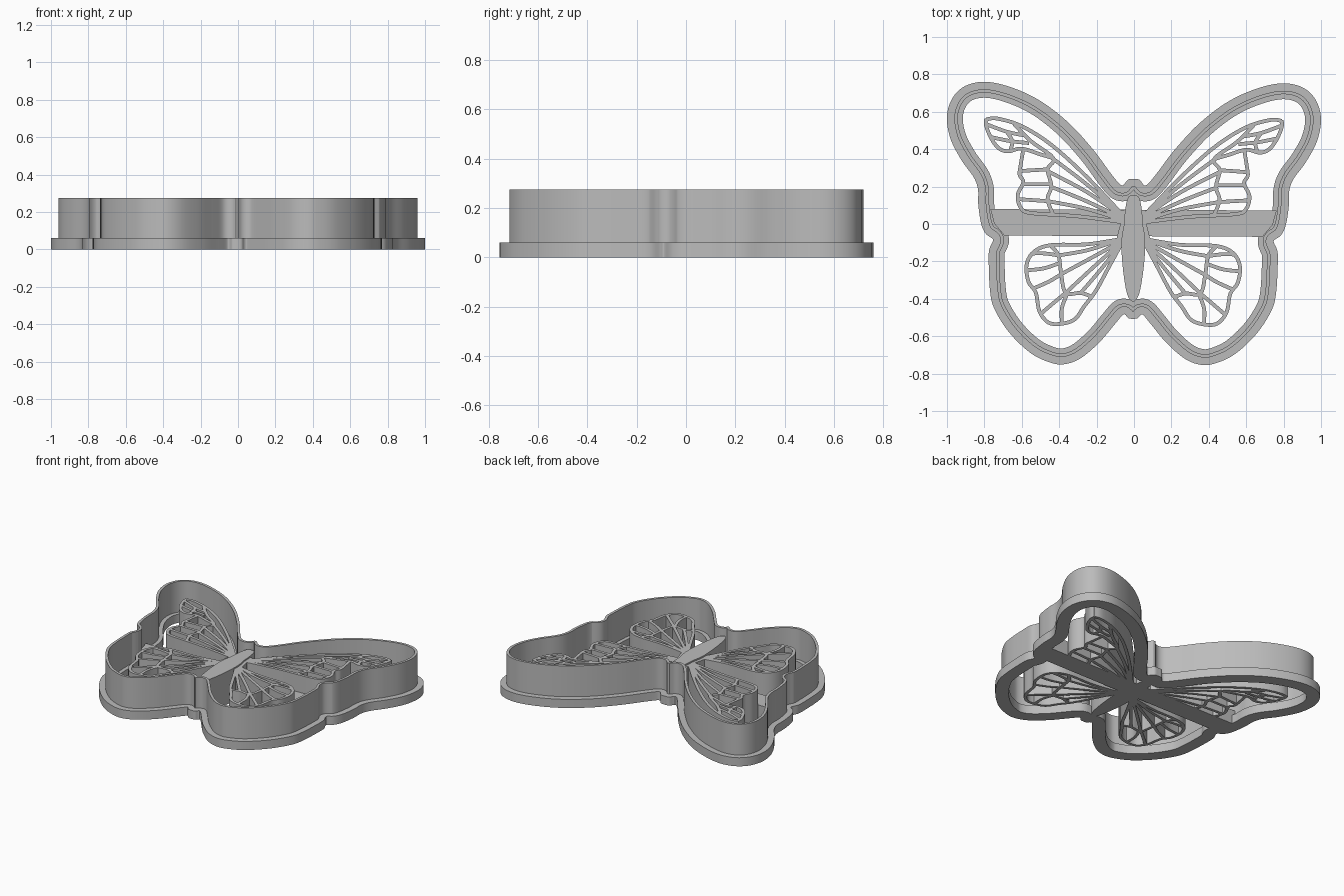
import bpy, bmesh, math
from mathutils import Vector, Matrix

cube = bpy.data.objects.get("Cube")
if cube:
    bpy.data.objects.remove(cube, do_unlink=True)

FLANGE_TOP = 0.06
WALL_TOP = 0.275
VEIN_TOP = 0.22
BODY_TOP = 0.23
BAR_TOP = 0.1

grey = bpy.data.materials.new("plain grey")
grey.use_nodes = True
grey.diffuse_color = (0.5, 0.5, 0.5, 1)
grey.node_tree.nodes["Principled BSDF"].inputs["Base Color"].default_value = grey.diffuse_color

# The whole design sits very slightly turned about z
PLACE = Matrix.Translation((-0.003, 0, 0)) @ Matrix.Rotation(-0.005, 4, 'Z')


def smooth_path(points, steps, closed):
    """Catmull-Rom curve through the points."""
    pts = [Vector(p) for p in points]
    n = len(pts)
    pick = (lambda i: pts[i % n]) if closed else (lambda i: pts[max(0, min(n - 1, i))])
    path = []
    for i in range(n if closed else n - 1):
        a, b, c, d = (pick(i + k) for k in (-1, 0, 1, 2))
        for s in range(steps):
            t = s / steps
            path.append(0.5 * (2 * b + (c - a) * t + (2 * a - 5 * b + 4 * c - d) * t ** 2
                               + (3 * b - a - 3 * c + d) * t ** 3))
    return path if closed else path + [pts[-1]]


def mirror_profile(half):
    """Close a right-hand profile that starts and ends on the centre line."""
    return half + [(-x, y) for x, y in reversed(half[1:-1])]


def inset(path, dist):
    """Inward offset of a clockwise loop; folded-over points join the last good one."""
    result = []
    n = len(path)
    for i, p in enumerate(path):
        t = (path[(i + 1) % n] - path[i - 1]).normalized()
        q = p + Vector((t.y, -t.x)) * dist
        clear = min((q - r).length for r in path) >= dist * 0.98
        result.append(q if clear or not result else result[-1])
    return result


def finish(name, bm):
    bmesh.ops.remove_doubles(bm, verts=bm.verts, dist=0.0002)
    bmesh.ops.recalc_face_normals(bm, faces=bm.faces)
    mesh = bpy.data.meshes.new(name)
    bm.to_mesh(mesh)
    bm.free()
    mesh.transform(PLACE)
    mesh.materials.append(grey)
    obj = bpy.data.objects.new(name, mesh)
    bpy.context.collection.objects.link(obj)
    bpy.ops.object.select_all(action='DESELECT')
    obj.select_set(True)
    bpy.context.view_layer.objects.active = obj
    bpy.ops.object.shade_smooth_by_angle(angle=math.radians(30))


def sweep(bm, rings, closed):
    """Join four-cornered sections into a bar or a closed band."""
    for a, b in zip(rings, rings[1:] + rings[:1] if closed else rings[1:]):
        for k in range(4):
            bm.faces.new((a[k], a[k - 1], b[k - 1], b[k]))
    if not closed:
        bm.faces.new(rings[0])
        bm.faces.new(rings[-1][::-1])


def section(bm, p, q, bottom, top):
    return [bm.verts.new((*v, z)) for v, z in ((p, bottom), (q, bottom), (q, top), (p, top))]


def band(name, path, near, far, bottom, top):
    """Closed band between two insets of the outer edge."""
    bm = bmesh.new()
    pairs = zip(inset(path, near), inset(path, far))
    sweep(bm, [section(bm, p, q, bottom, top) for p, q in pairs], True)
    finish(name, bm)


def slab(name, loop, top):
    """Flat shape raised from the ground."""
    bm = bmesh.new()
    face = bm.faces.new([bm.verts.new((x, y, 0)) for x, y in loop])
    raised = bmesh.ops.extrude_face_region(bm, geom=[face], use_keep_orig=True)
    verts = [g for g in raised["geom"] if isinstance(g, bmesh.types.BMVert)]
    bmesh.ops.translate(bm, verts=verts, vec=(0, 0, top))
    finish(name, bm)


def ribs(name, strokes, side, width, top):
    """Upright ribs that follow each stroke."""
    bm = bmesh.new()
    for stroke in strokes:
        path = smooth_path([(side * x, y) for x, y in stroke], 5, False)
        rings = []
        for i, p in enumerate(path):
            t = (path[min(i + 1, len(path) - 1)] - path[max(i - 1, 0)]).normalized()
            off = Vector((-t.y, t.x)) * width / 2
            rings.append(section(bm, p + off, p - off, 0, top))
        sweep(bm, rings, False)
    finish(name, bm)


# Outer edge: head, fore wing, notch, hind wing, tail
outline = [(0, .24), (.03, .237), (.05, .213), (.06, .206), (.08, .218), (.13, .28), (.22, .4),
           (.35, .54), (.5, .655), (.65, .725), (.79, .756), (.9, .735), (.97, .67),
           (1, .57), (.98, .45), (.92, .335), (.855, .245), (.832, .18), (.83, .1),
           (.815, 0), (.79, -.055), (.753, -.083), (.753, -.1), (.77, -.14), (.773, -.2),
           (.765, -.36), (.74, -.46), (.66, -.585), (.55, -.69), (.45, -.74), (.37, -.752),
           (.28, -.72), (.18, -.635), (.1, -.54), (.055, -.487), (.04, -.487), (.025, -.503),
           (0, -.507)]
edge = smooth_path(mirror_profile(outline), 8, True)

band("base_flange", edge, 0, .085, 0, FLANGE_TOP)
band("cutting_wall", edge, .04, .058, .03, WALL_TOP)

# Straight strip that ties the stamp to the rim
slab("cross_bar", [(-.765, .076), (.765, .076), (.745, 0), (.69, -.065), (-.69, -.065),
                   (-.745, 0)], BAR_TOP)

# Body and the block where the wings join it
body = [(0, .155), (.03, .14), (.045, .07), (.05, 0), (.062, -.07), (.062, -.16),
        (.05, -.28), (.03, -.38), (0, -.415)]
slab("body", smooth_path(mirror_profile(body), 6, True), BODY_TOP)
root = [(0, .08), (.06, .075), (.09, .04), (.07, 0), (.09, -.08), (.06, -.12), (0, -.13)]
slab("wing_root", mirror_profile(root), VEIN_TOP)

fore_veins = [
    # leading edge, tip, scalloped outer edge and trailing edge
    [(.06, .05), (.25, .25), (.44, .42), (.6, .52), (.73, .56), (.79, .555)],
    [(.79, .56), (.79, .52), (.76, .45), (.72, .4), (.67, .385), (.6, .4), (.5, .37), (.43, .35)],
    [(.59, .4), (.605, .31), (.61, .26), (.59, .22), (.62, .15), (.6, .08), (.54, .055),
     (.3, .04), (.06, .01)],
    # inner border of the outer cells
    [(.64, .53), (.55, .44), (.43, .35), (.46, .29), (.44, .2), (.46, .13), (.43, .05)],
    # cross veins
    [(.46, .29), (.61, .28)], [(.45, .21), (.6, .21)], [(.46, .12), (.62, .13)],
    [(.58, .47), (.68, .49), (.79, .53)], [(.56, .43), (.66, .44), (.76, .46)],
    [(.68, .49), (.65, .44), (.66, .39)],
    # veins fanning from the body
    [(.06, .045), (.25, .21), (.45, .36)], [(.06, .04), (.25, .17), (.46, .28)],
    [(.06, .03), (.25, .12), (.45, .2)], [(.06, .02), (.25, .08), (.46, .12)],
]
hind_veins = [
    # scalloped outer edge
    [(.06, -.08), (.25, -.11), (.44, -.115), (.53, -.15), (.57, -.22), (.56, -.31),
     (.52, -.37), (.5, -.47), (.45, -.53), (.38, -.535), (.31, -.51), (.26, -.44),
     (.2, -.36), (.13, -.23), (.06, -.1)],
    # inner border of the outer cells
    [(.44, -.12), (.4, -.17), (.385, -.27), (.36, -.37), (.28, -.37), (.22, -.39)],
    # spokes across the outer cells
    [(.4, -.17), (.47, -.16), (.54, -.16)], [(.39, -.21), (.48, -.24), (.57, -.25)],
    [(.385, -.27), (.45, -.31), (.54, -.35)], [(.36, -.37), (.42, -.42), (.49, -.48)],
    [(.35, -.37), (.38, -.45), (.38, -.53)],
    # veins fanning from the body
    [(.06, -.08), (.24, -.14), (.4, -.17)], [(.06, -.09), (.22, -.18), (.385, -.27)],
    [(.06, -.095), (.2, -.22), (.36, -.37)], [(.06, -.1), (.17, -.24), (.28, -.37)],
]
for label, side in (("left", 1), ("right", -1)):
    ribs(label + "_fore_wing_veins", fore_veins, side, .02, VEIN_TOP)
    ribs(label + "_hind_wing_veins", hind_veins, side, .02, VEIN_TOP)
